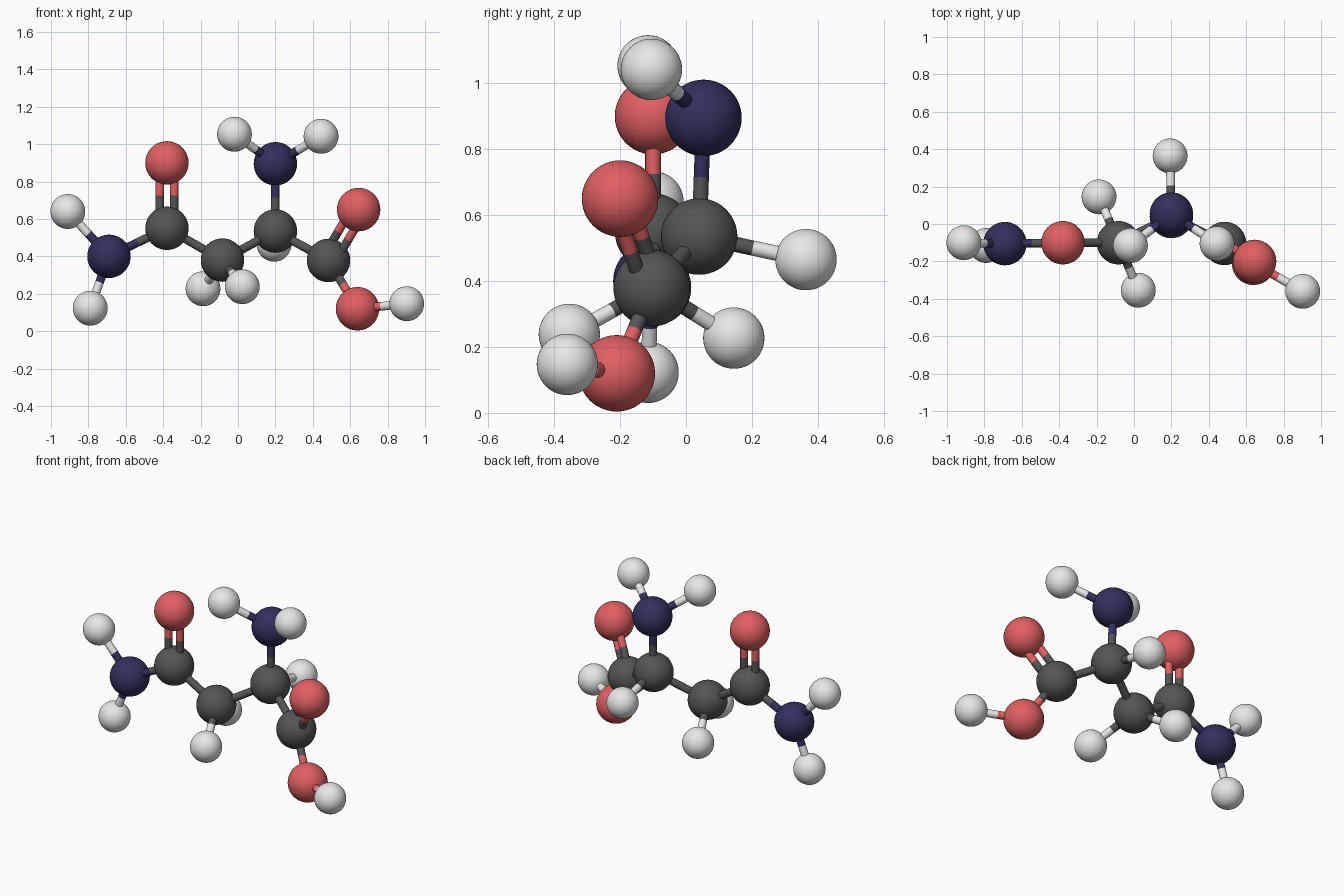
import bpy
from mathutils import Vector

cube = bpy.data.objects.get("Cube")
if cube:
    bpy.data.objects.remove(cube, do_unlink=True)


def material(name, rgb):
    mat = bpy.data.materials.new(name)
    mat.use_nodes = True
    mat.diffuse_color = (*rgb, 1)
    bsdf = mat.node_tree.nodes["Principled BSDF"]
    bsdf.inputs["Base Color"].default_value = (*rgb, 1)
    bsdf.inputs["Roughness"].default_value = 0.5
    return mat


# Each element has a colour and a ball radius
BIG, SMALL = 0.116, 0.093
ELEMENTS = {
    "carbon": (material("dark grey", (0.09, 0.09, 0.09)), BIG),
    "nitrogen": (material("navy blue", (0.03, 0.03, 0.11)), BIG),
    "oxygen": (material("soft red", (0.75, 0.115, 0.12)), BIG),
    "hydrogen": (material("white", (0.8, 0.8, 0.8)), SMALL),
}
BOND_RADIUS = 0.023
DOUBLE_OFFSET = 0.039

# Atom name: element and centre
ATOMS = {
    "amide_carbon": ("carbon", (-0.38, -0.10, 0.55)),
    "amide_oxygen": ("oxygen", (-0.38, -0.10, 0.90)),
    "amide_nitrogen": ("nitrogen", (-0.69, -0.105, 0.40)),
    "amide_upper_hydrogen": ("hydrogen", (-0.91, -0.10, 0.64)),
    "amide_lower_hydrogen": ("hydrogen", (-0.79, -0.115, 0.123)),
    "middle_carbon": ("carbon", (-0.083, -0.10, 0.38)),
    "middle_back_hydrogen": ("hydrogen", (-0.187, 0.145, 0.227)),
    "middle_front_hydrogen": ("hydrogen", (0.023, -0.354, 0.238)),
    "central_carbon": ("carbon", (0.20, 0.04, 0.535)),
    "central_hydrogen": ("hydrogen", (0.193, 0.364, 0.465)),
    "amine_nitrogen": ("nitrogen", (0.20, 0.053, 0.895)),
    "amine_right_hydrogen": ("hydrogen", (-0.019, -0.115, 1.053)),
    "amine_left_hydrogen": ("hydrogen", (0.444, -0.105, 1.042)),
    "acid_carbon": ("carbon", (0.484, -0.104, 0.378)),
    "acid_upper_oxygen": ("oxygen", (0.645, -0.20, 0.65)),
    "acid_lower_oxygen": ("oxygen", (0.639, -0.21, 0.12)),
    "acid_hydrogen": ("hydrogen", (0.902, -0.36, 0.147)),
}

SINGLE_BONDS = [
    ("amide_carbon", "amide_nitrogen"),
    ("amide_nitrogen", "amide_upper_hydrogen"),
    ("amide_nitrogen", "amide_lower_hydrogen"),
    ("amide_carbon", "middle_carbon"),
    ("middle_carbon", "middle_back_hydrogen"),
    ("middle_carbon", "middle_front_hydrogen"),
    ("middle_carbon", "central_carbon"),
    ("central_carbon", "central_hydrogen"),
    ("central_carbon", "amine_nitrogen"),
    ("amine_nitrogen", "amine_right_hydrogen"),
    ("amine_nitrogen", "amine_left_hydrogen"),
    ("central_carbon", "acid_carbon"),
    ("acid_carbon", "acid_lower_oxygen"),
    ("acid_lower_oxygen", "acid_hydrogen"),
]
# The third atom sets the plane in which the two rods lie
DOUBLE_BONDS = [
    ("amide_carbon", "amide_oxygen", "amide_nitrogen"),
    ("acid_carbon", "acid_upper_oxygen", "acid_lower_oxygen"),
]


def finish(name, mat):
    obj = bpy.context.object
    obj.name = name
    obj.data.materials.append(mat)
    bpy.ops.object.shade_smooth_by_angle()


def centre(atom):
    return Vector(ATOMS[atom][1])


def rod(name, start, end, mat):
    axis = end - start
    bpy.ops.mesh.primitive_cylinder_add(
        vertices=24, radius=BOND_RADIUS, depth=axis.length,
        location=(start + end) / 2,
        rotation=axis.to_track_quat("Z", "Y").to_euler())
    finish(name, mat)


def bond(first, second, offset=Vector()):
    # Each half takes the colour of its own atom
    middle = (centre(first) + centre(second)) / 2 + offset
    for near, far in ((first, second), (second, first)):
        mat = ELEMENTS[ATOMS[near][0]][0]
        rod(f"{near}_bond_to_{far}", centre(near) + offset, middle, mat)


# Balls
for name, (element, place) in ATOMS.items():
    mat, radius = ELEMENTS[element]
    bpy.ops.mesh.primitive_uv_sphere_add(
        segments=48, ring_count=24, radius=radius, location=place)
    finish(name, mat)

# Single rods
for first, second in SINGLE_BONDS:
    bond(first, second)

# Paired rods
for first, second, neighbour in DOUBLE_BONDS:
    axis = (centre(second) - centre(first)).normalized()
    side = centre(neighbour) - centre(first)
    side = (side - axis * side.dot(axis)).normalized() * DOUBLE_OFFSET
    for sign in (-1, 1):
        bond(first, second, side * sign)
